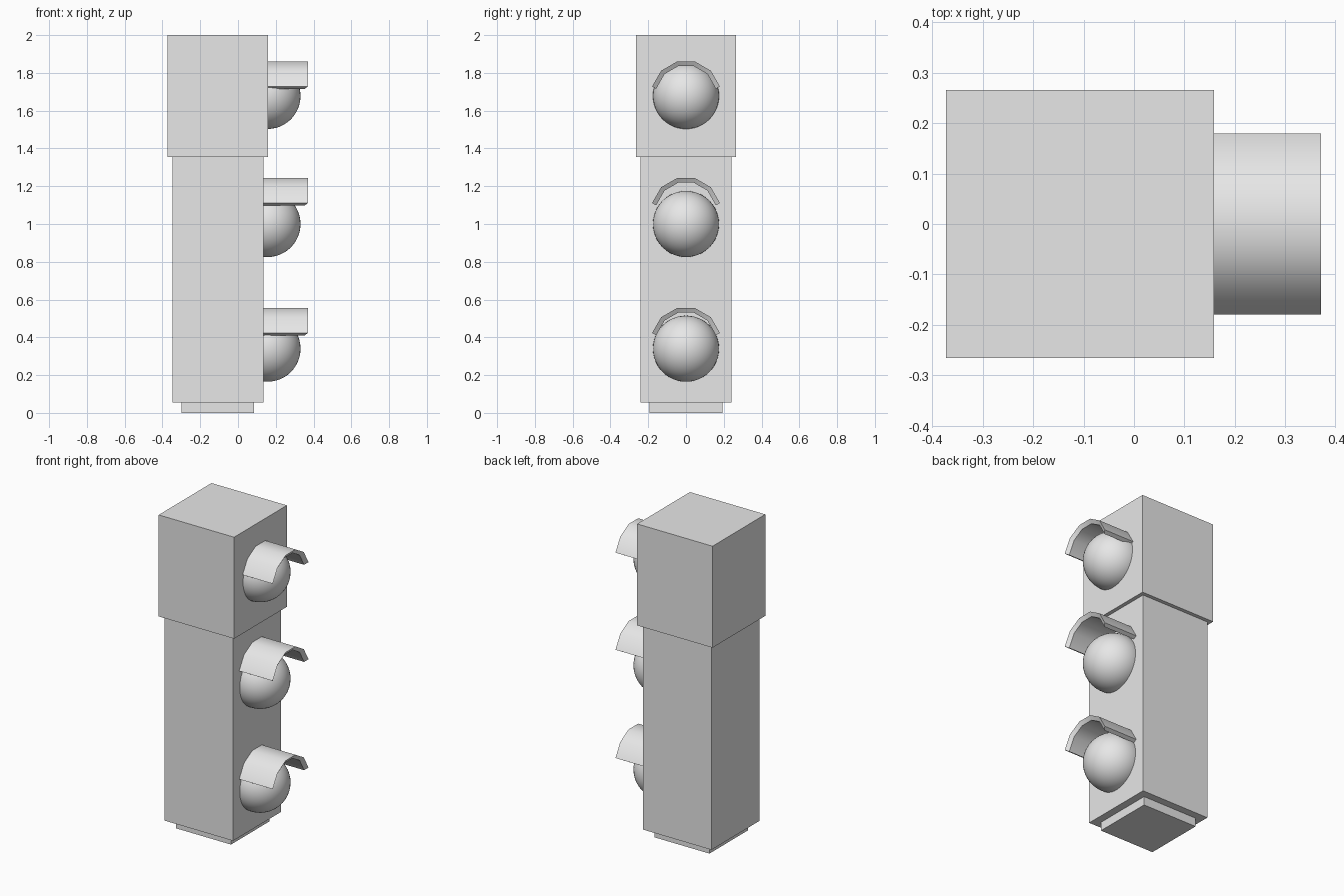
import bpy, bmesh
from math import radians, sin, cos

cube = bpy.data.objects.get("Cube")
if cube:
    bpy.data.objects.remove(cube, do_unlink=True)

grey = bpy.data.materials.new("plain_grey")
grey.use_nodes = True
GREY = (0.8, 0.8, 0.8, 1)
grey.diffuse_color = GREY
grey.node_tree.nodes["Principled BSDF"].inputs["Base Color"].default_value = GREY

AXIS_X = -0.107  # centre line of the column


def finish(name, bm, smooth=False):
    bmesh.ops.recalc_face_normals(bm, faces=bm.faces)
    mesh = bpy.data.meshes.new(name)
    bm.to_mesh(mesh)
    bm.free()
    mesh.materials.append(grey)
    obj = bpy.data.objects.new(name, mesh)
    bpy.context.collection.objects.link(obj)
    if smooth:
        bpy.ops.object.select_all(action='DESELECT')
        obj.select_set(True)
        bpy.context.view_layer.objects.active = obj
        bpy.ops.object.shade_smooth_by_angle(angle=radians(35))
    return obj


def block(name, width, bottom, top):
    bm = bmesh.new()
    bmesh.ops.create_cube(bm, size=1)
    bmesh.ops.scale(bm, vec=(width, width, top - bottom), verts=bm.verts)
    bmesh.ops.translate(bm, vec=(AXIS_X, 0, (bottom + top) / 2), verts=bm.verts)
    finish(name, bm)


def lamp(name, z):
    bm = bmesh.new()
    bmesh.ops.create_uvsphere(bm, u_segments=48, v_segments=24, radius=0.175)
    bmesh.ops.translate(bm, vec=(0.156, 0, z), verts=bm.verts)
    finish(name, bm, True)


def hood(name, z, radius=0.186, thick=0.025):
    # Five-panel arc with thickness; the open end is undercut slightly
    bm = bmesh.new()
    rings = []
    for angle in range(15, 166, 30):
        a = radians(angle)
        lean = radians({15: 30, 165: 150}.get(angle, angle))
        y, h = radius * cos(a), radius * sin(a)
        iy, ih = y - thick * cos(lean), h - thick * sin(lean)
        rings.append([bm.verts.new(p) for p in (
            (0.1, y, z + h), (0.37, y, z + h),
            (0.354, iy, z + ih), (0.1, iy, z + ih))])
    for a, b in zip(rings, rings[1:]):
        for i in range(4):
            j = (i + 1) % 4
            bm.faces.new((a[i], a[j], b[j], b[i]))
    bm.faces.new(rings[0])
    bm.faces.new(rings[-1])
    finish(name, bm, True)


# Column
block("base_plinth", 0.386, 0, 0.055)
block("lower_housing", 0.482, 0.055, 1.355)
block("upper_housing", 0.53, 1.355, 2)

# Lamps and their hoods
for label, lamp_z, hood_z in (("lower", 0.34, 0.375),
                              ("middle", 1.0, 1.063),
                              ("upper", 1.678, 1.68)):
    lamp(label + "_lamp", lamp_z)
    hood(label + "_hood", hood_z)
